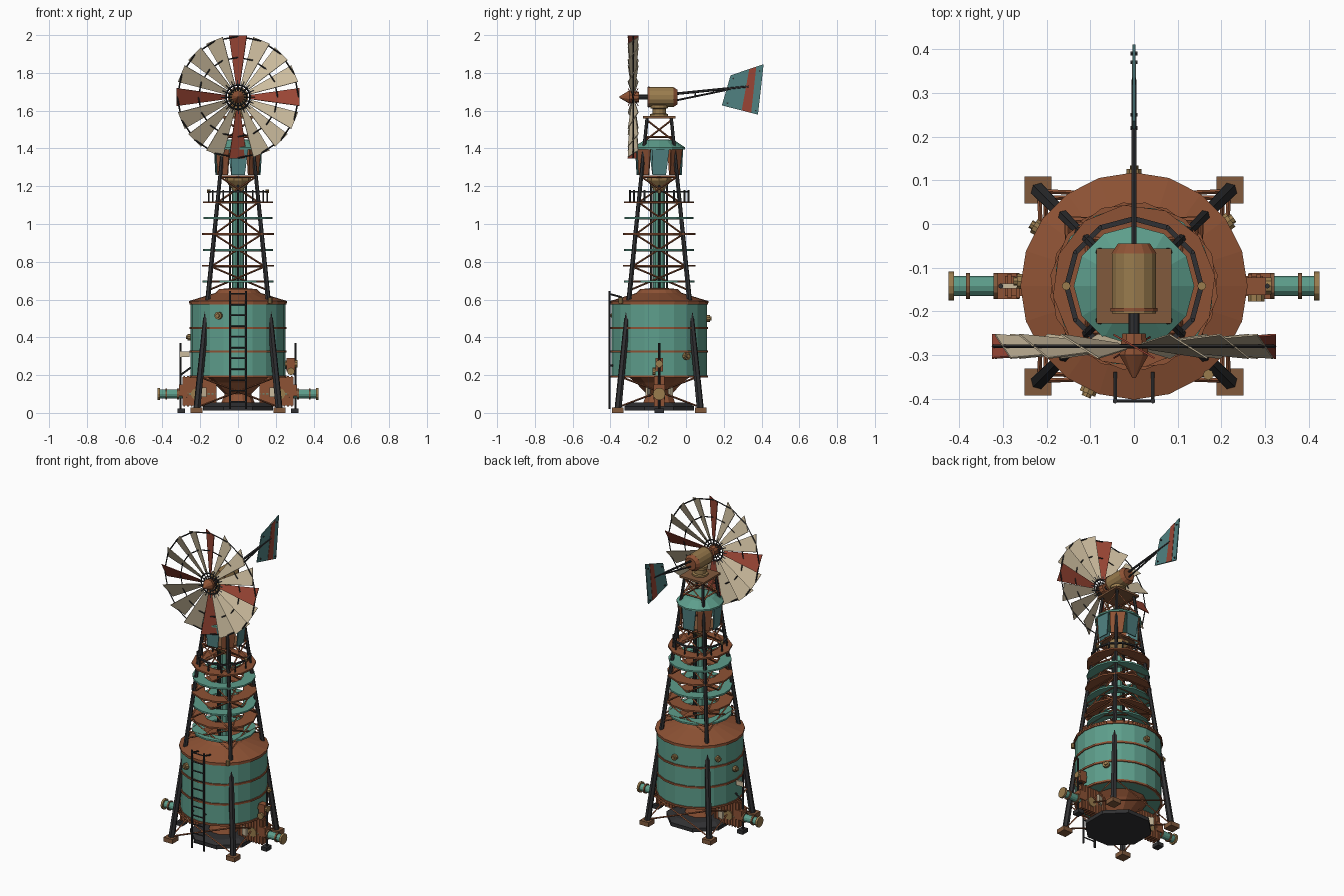
import bpy, bmesh, math
from mathutils import Vector, Matrix

if "Cube" in bpy.data.objects:
    bpy.data.objects.remove(bpy.data.objects["Cube"])

CY = -0.142  # tower axis in y
COL = dict(teal=(.11, .34, .26), rust=(.27, .085, .035), dark=(.03, .03, .032), brass=(.32, .2, .075),
           cream=(.6, .5, .34), red=(.32, .06, .035), blue=(.08, .22, .22), plate=(.22, .1, .045))
MATS = {}
for k, c in COL.items():
    MATS[k] = bpy.data.materials.new(k)
    MATS[k].diffuse_color = (*c, 1)


class Part:
    """Collects simple solids into one flat-shaded object."""
    def __init__(self, name, mat):
        self.name, self.mat, self.bm = name, mat, bmesh.new()

    def rod(self, a, b, r, r2=None, n=6):
        a, b = Vector(a), Vector(b)
        d = b - a
        m = Matrix.Translation((a + b) / 2) @ d.to_track_quat('Z', 'Y').to_matrix().to_4x4()
        bmesh.ops.create_cone(self.bm, cap_ends=True, segments=n, radius1=r,
                              radius2=r if r2 is None else r2, depth=d.length, matrix=m)
        return self

    def box(self, c, s, rz=0):
        m = Matrix.Translation(c) @ Matrix.Rotation(rz, 4, 'Z') @ Matrix.Diagonal((*s, 1))
        bmesh.ops.create_cube(self.bm, size=1, matrix=m)
        return self

    def lathe(self, prof, n, closed=False, rot=0):
        # revolve (radius, z) points about the tower axis
        rings = [[self.bm.verts.new((r * math.cos(rot + math.tau * i / n), CY + r * math.sin(rot + math.tau * i / n), z))
                  for i in range(n)] for r, z in prof]
        k = len(rings)
        for j in range(k if closed else k - 1):
            A, B = rings[j], rings[(j + 1) % k]
            for i in range(n):
                self.bm.faces.new((A[i], A[(i + 1) % n], B[(i + 1) % n], B[i]))
        if not closed:
            self.bm.faces.new(rings[0][::-1])
            self.bm.faces.new(rings[-1])
        return self

    def band(self, ri, ro, z, h, n, rot=0):
        return self.lathe([(ri, z - h / 2), (ro, z - h / 2), (ro, z + h / 2), (ri, z + h / 2)], n, True, rot)

    def slab(self, pts, off):
        # flat polygon given thickness along off
        off = Vector(off)
        a = [self.bm.verts.new(Vector(p) - off / 2) for p in pts]
        b = [self.bm.verts.new(Vector(p) + off / 2) for p in pts]
        self.bm.faces.new(a[::-1])
        self.bm.faces.new(b)
        for i in range(len(a)):
            j = (i + 1) % len(a)
            self.bm.faces.new((a[i], a[j], b[j], b[i]))
        return self

    def done(self):
        bmesh.ops.recalc_face_normals(self.bm, faces=self.bm.faces)
        me = bpy.data.meshes.new(self.name)
        self.bm.to_mesh(me)
        self.bm.free()
        me.materials.append(MATS[self.mat])
        bpy.context.collection.objects.link(bpy.data.objects.new(self.name, me))


QUAD = [(1, 1), (-1, 1), (-1, -1), (1, -1)]
def leg(q, z, k=1.0):
    h = (0.22 - 0.1 * z) * k
    return (q[0] * h, CY + q[1] * h, z)
def polar(r, a, z):
    return (r * math.cos(a), CY + r * math.sin(a), z)

# feet, legs and bracing
feet, legs, brace = Part("feet", "plate"), Part("tower_legs", "dark"), Part("cross_braces", "rust")
for q in QUAD:
    feet.box((q[0] * .22, CY + q[1] * .22, .014), (.062, .062, .028))
    legs.rod(leg(q, .02), leg(q, 1.56), .016, .009)
    legs.rod(leg(q, .02), leg(q, .5), .019, .016)
LV = [.65, .775, .945, 1.115, 1.25]
for i in range(4):
    p, q = QUAD[i], QUAD[(i + 1) % 4]
    for a, b in list(zip(LV, LV[1:])) + [(1.44, 1.55), (.03, .19)]:
        brace.rod(leg(p, a), leg(q, b), .005, n=4).rod(leg(q, a), leg(p, b), .005, n=4)
    for z in (.695, .775, .86, .945, 1.03, 1.115, 1.25, 1.46):
        brace.rod(leg(p, z), leg(q, z), .006, n=4)
for p in (feet, legs, brace):
    p.done()

# base floor and machinery under the tank
Part("base_floor", "dark").lathe([(.2, .012), (.2, .035), (.16, .055)], 8, rot=math.pi / 8).done()
Part("tank_sump", "rust").lathe([(.09, .05), (.07, .1), (.13, .16), (.17, .19)], 10).done()
side, pipes, brass = Part("ribbed_casings", "rust"), Part("outlet_pipes", "teal"), Part("brass_fittings", "brass")
flange, posts, plates = Part("pipe_flanges", "plate"), Part("gauge_posts", "dark"), Part("cream_plates", "cream")
for s in (1, -1):
    side.box((s * .205, CY, .115), (.18, .045, .15))
    for i in range(9):
        side.box((s * (.125 + i * .02), CY, .115), (.009, .055, .16))
    side.box((s * .29, CY, .12), (.045, .06, .06))
    pipes.rod((s * .12, CY, .1), (s * .42, CY, .1), .023, n=12)
    for x in (.262, .312, .375):
        flange.rod((s * x, CY, .1), (s * (x + .01), CY, .1), .03, n=12)
    brass.rod((s * .412, CY, .1), (s * .425, CY, .1), .033, n=12)
    brass.rod((s * .22, CY - .03, .1), (s * .22, CY + .03, .1), .03, n=10)
    posts.rod((s * .305, CY, .02), (s * .305, CY, .37), .006)
    posts.box((s * .3, CY, .012), (.04, .05, .024))
    posts.rod((s * .305, CY, .2), (s * .25, CY, .24), .005)
    for y in (-.06, .06):
        plates.box((s * .19, CY + y, .11), (.045, .012, .05), s * y * 6)
plates.box((-.282, CY, .31), (.05, .012, .03)).done()
side.box((.28, CY, .255), (.045, .04, .07))
brass.rod((.28, CY - .02, .22), (.28, CY - .035, .22), .02, n=10).rod((.3, CY, .26), (.315, CY, .26), .02, n=10)
for p in (side, pipes, flange, posts):
    p.done()

# water tank, hoops and roof
Part("water_tank", "teal").lathe([(.252, .19), (.252, .585)], 20).done()
hoops = Part("tank_hoops", "rust")
for z in (.193, .325, .45, .58):
    hoops.band(.245, .258, z, .012, 20)
hoops.done()
Part("tank_roof", "rust").lathe([(.26, .583), (.26, .592), (.12, .635), (.1, .655), (.05, .66)], 20).done()

# brass portholes and spigots on the tank
for a, z, r in ((-1.98, .515, .02), (1.57, .5, .018), (3.1, .4, .018), (0, .26, .018), (2.6, .5, .018), (.6, .3, .02)):
    brass.rod(polar(.24, a, z), polar(.268, a, z), r, n=10)
    brass.rod(polar(.26, a, z), polar(.276, a, z), r * .55, n=8)
brass.rod((.17, -.345, .58), (.17, -.345, .61), .012, n=8)
brass.done()

# ladder with hooked top
lad = Part("ladder", "dark")
for s in (-.043, .043):
    lad.rod((s, -.405, .02), (s, -.405, .645), .006).rod((s, -.405, .63), (s, -.34, .612), .005)
    lad.rod((s, -.405, .25), (s, -.38, .25), .005)
for i in range(11):
    lad.rod((-.043, -.405, .06 + i * .057), (.043, -.405, .06 + i * .057), .004)
lad.done()

# central riser and alternating gallery rings
Part("riser_pipe", "teal").lathe([(.033, .64), (.033, 1.2)], 10).done()
riser = Part("riser_rods", "dark")
for a in range(4):
    riser.rod(polar(.042, a * math.pi / 2, .64), polar(.042, a * math.pi / 2, 1.25), .006)
riser.done()
for i in range(6):
    rust = i % 2
    Part("gallery_ring_%d" % i, "rust" if rust else "teal").band(
        .115, (.193 if rust else .187) - .003 * max(0, i - 3), .695 + i * .084, .01, 12 + 4 * (not rust), .13 * i).done()

# gallery railing
rail, knobs = Part("gallery_railing", "dark"), Part("railing_knobs", "brass")
rail.band(.148, .16, 1.17, .009, 12)
for i in range(12):
    a = math.tau * i / 12
    rail.rod(polar(.155, a, 1.11), polar(.155, a, 1.18), .005)
for a in (0, math.pi):
    knobs.rod(polar(.155, a, 1.165), polar(.155, a, 1.183), .01, n=8)
rail.done()
knobs.done()

# brass funnel and head cabin with alternating panels
Part("funnel", "brass").lathe([(.03, 1.165), (.035, 1.19), (.068, 1.23), (.07, 1.25)], 10).done()
Part("cabin_floor", "plate").lathe([(.1, 1.248), (.1, 1.258)], 8).done()
panels = {m: Part("cabin_panels_" + m, m) for m in ("rust", "blue")}
for i in range(8):
    a, b = math.tau * (i - .5) / 8 + .1, math.tau * (i + .42) / 8 + .1
    n = Vector((math.cos((a + b) / 2), math.sin((a + b) / 2), 0)) * .006
    panels["rust" if i % 2 else "blue"].slab(
        [polar(.122, a, 1.26), polar(.118, b - .12, 1.26), polar(.13, b, 1.4), polar(.13, a, 1.4)], n)
for p in panels.values():
    p.done()
Part("cabin_roof", "teal").lathe([(.138, 1.395), (.138, 1.405), (.085, 1.44), (.05, 1.447)], 12).done()

# head platform, neck and gear housing
Part("head_platform", "plate").box((0, CY, 1.565), (.172, .172, .012)).done()
Part("swivel_neck", "brass").lathe([(.048, 1.57), (.048, 1.582), (.036, 1.585), (.036, 1.61), (.046, 1.613), (.046, 1.63)], 12).done()
ZC = 1.672
Part("gear_housing", "brass").rod((0, -.205, ZC), (0, -.065, ZC), .052, n=14).done()
caps = Part("housing_caps", "rust")
caps.rod((0, -.067, ZC), (0, -.045, ZC), .053, .038, 14).rod((0, -.2, ZC), (0, -.192, ZC), .055, n=14)
caps.rod((0, -.25, ZC), (0, -.3, ZC), .028, .035, 10).rod((0, -.3, ZC), (0, -.352, ZC), .035, .004, 10).done()
Part("rotor_shaft", "dark").rod((0, -.3, ZC), (0, -.2, ZC), .013, n=8).done()

# wind wheel: 16 pitched blades, rim chords, spokes
N, FY, P = 16, -.28, math.radians(30)
blades = {m: Part("blades_" + m, m) for m in ("cream", "red")}
frame = Part("wheel_frame", "dark")
for i in range(N):
    t = math.tau * i / N
    R, T = Vector((math.cos(t), 0, math.sin(t))), Vector((-math.sin(t), 0, math.cos(t)))
    C, O = T * math.cos(P) + Vector((0, math.sin(P), 0)), Vector((0, FY, ZC))
    nrm = (T * math.sin(P) - Vector((0, math.cos(P), 0))) * .004
    blades["cream" if i % 4 else "red"].slab(
        [O + R * .07 - C * .013, O + R * .325 - C * .054, O + R * .325 + C * .054, O + R * .07 + C * .013], nrm)
    R2 = Vector((math.cos(t + math.tau / N), 0, math.sin(t + math.tau / N)))
    for r, w in ((.322, .004), (.21, .0035), (.065, .005), (.045, .004)):
        frame.rod(O + R * r, O + R2 * r, w, n=4)
    frame.rod(O + R * .02, O + R * .09, .004, n=4)
for p in (*blades.values(), frame):
    p.done()

# tail boom and vane with stripe
boom = Part("tail_boom", "dark")
boom.rod((0, -.05, 1.69), (0, .33, 1.728), .007).rod((0, -.05, 1.655), (0, .24, 1.715), .005)
boom.rod((0, .05, 1.677), (0, .05, 1.702), .004).done()
Part("tail_vane", "blue").slab([(0, .19, 1.628), (0, .381, 1.579), (0, .411, 1.846), (0, .236, 1.787)], (.006, 0, 0)).done()
Part("vane_stripe", "red").slab([(0, .295, 1.602), (0, .345, 1.589), (0, .372, 1.832), (0, .335, 1.82)], (.01, 0, 0)).done()
bolts = Part("vane_bolts", "dark")
for y, z in ((.25, 1.77), (.22, 1.64), (.39, 1.81), (.37, 1.6)):
    bolts.rod((-.008, y, z), (.008, y, z), .005)
bolts.done()

for m in bpy.data.materials:
    if m.users and not m.is_grease_pencil:
        m.use_nodes = True
        m.node_tree.nodes["Principled BSDF"].inputs["Base Color"].default_value = m.diffuse_color
